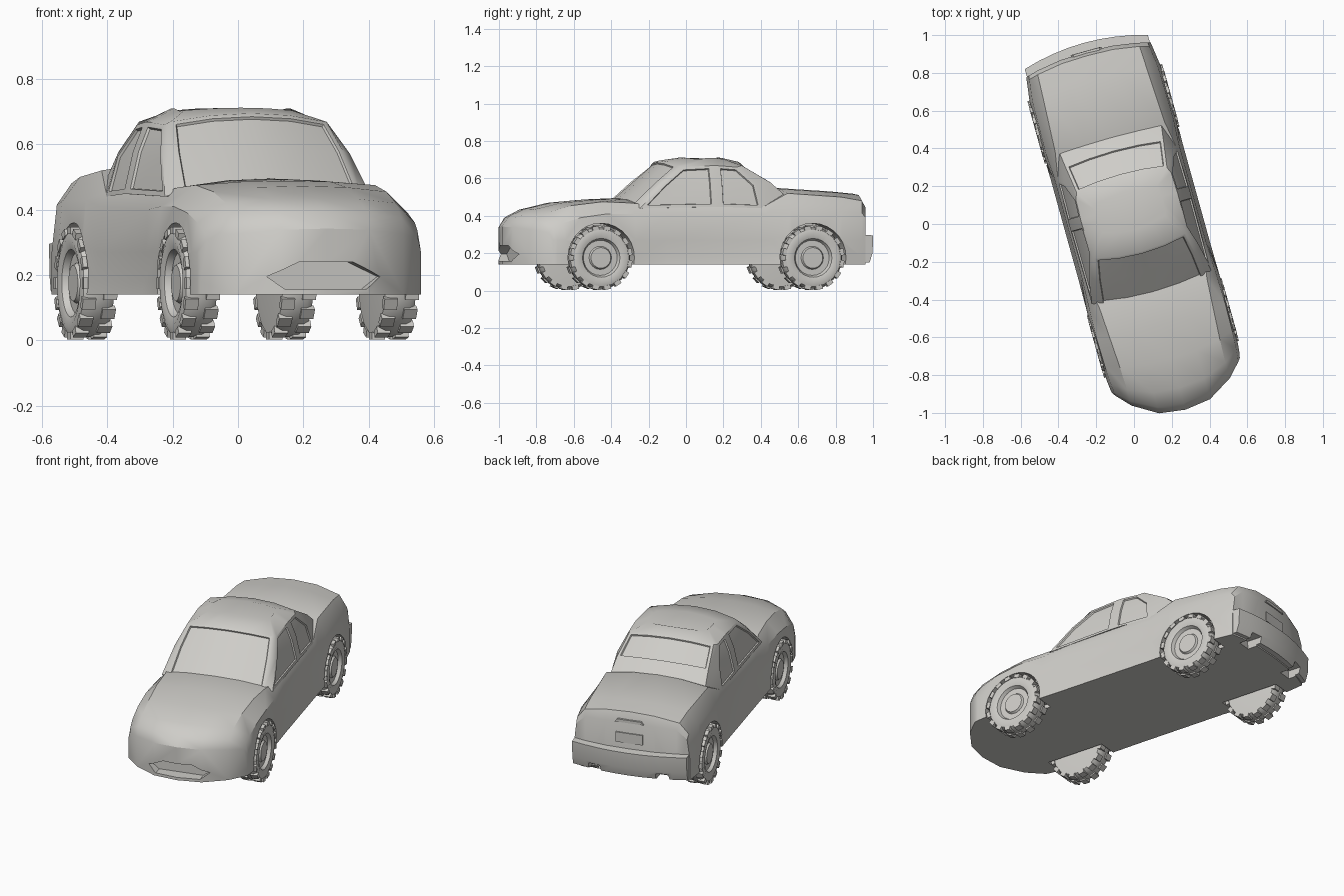
import bpy, bmesh, math
from mathutils import Matrix, Vector

if "Cube" in bpy.data.objects:
    bpy.data.objects.remove(bpy.data.objects["Cube"])

TURN = math.radians(15.5)          # the whole car stands turned on the ground
AXLES = (-.571, .605)
paint = bpy.data.materials.new("warm grey")
paint.diffuse_color = (0.62, 0.61, 0.58, 1)
paint.use_nodes = True
paint.node_tree.nodes["Principled BSDF"].inputs["Base Color"].default_value = paint.diffuse_color


def shade(me, angle=32):
    for p in me.polygons:
        p.use_smooth = True
        p.material_index = 0
    me.set_sharp_from_angle(angle=math.radians(angle))


def finish(name, bm, helper=False):
    bmesh.ops.recalc_face_normals(bm, faces=bm.faces)
    me = bpy.data.meshes.new(name)
    bm.to_mesh(me)
    bm.free()
    ob = bpy.data.objects.new(name, me)
    bpy.context.collection.objects.link(ob)
    ob.rotation_euler.z = TURN
    ob.hide_render = helper
    if not helper:
        me.materials.append(paint)
        shade(me)
    return ob


def mirrored(half):
    """Close a half ring (centre to centre) with its mirror image."""
    return half + [(-x, y, z) for x, y, z in half[-2:0:-1]]


def loft(bm, rings, caps=None):
    """Bridge closed rings; returns the faces as rows."""
    vs = [[bm.verts.new(p) for p in r] for r in rings]
    n = len(vs[0])
    rows = [[bm.faces.new((a[i], a[(i + 1) % n], b[(i + 1) % n], b[i])) for i in range(n)]
            for a, b in zip(vs, vs[1:])]
    for end in (vs[0], vs[-1]):
        for cap in caps or [range(n)]:
            bm.faces.new([end[i % n] for i in cap])
    return rows


def prism(name, half, y0, y1, x=0):
    """Extrude a symmetric outline, given as (half width, z) upwards, along y."""
    outline = half + [(-w, z) for w, z in reversed(half)]
    bm = bmesh.new()
    loft(bm, [[(x + w, y, z) for w, z in outline] for y in (y0, y1)])
    return finish(name, bm, helper=name.startswith("cutter"))


# Lower body: y, half width, belt z, shoulder half width, shoulder z, centre z
SECTIONS = [
    (-1.02, .35, .31, .27, .325, .342),
    (-.985, .355, .335, .27, .375, .395),
    (-.90, .36, .36, .27, .42, .435),
    (-.74, .365, .39, .275, .455, .472),
    (-.55, .368, .41, .285, .475, .488),
    (-.38, .364, .41, .295, .468, .495),
    (-.20, .362, .40, .325, .445, .46),
    (.35, .362, .41, .322, .453, .50),
    (.48, .365, .43, .30, .52, .55),
    (.80, .36, .425, .285, .50, .53),
    (.925, .345, .415, .28, .48, .518),
    (.945, .342, .39, .27, .445, .457),
]


def section(y, w, zb, wt, zt, zc):
    bulge = .2 * (max(0, -.38 - y) / .64) ** 2 - .05 * min(1, max(0, y - .6) / .3)
    pinch = .009 if -.3 < y < .4 else 0        # doors sit in above the sill
    half = [(0, .14), (.14, .14), (wt, .14), (w, .14), (w - pinch, .18), (w - 1.5 * pinch, .27),
            (w - .015 - pinch / 2, zb), (wt, zt), (.14, zc - .2 * (zc - zt)), (0, zc)]
    return mirrored([(u, y + bulge * (u / .36) ** 2.5, z) for u, z in half])


bm = bmesh.new()
half_caps = [(0, 1, 8, 9), (1, 2, 7, 8), (2, 3, 4, 5, 6, 7)]
loft(bm, [section(*s) for s in SECTIONS],
     half_caps + [[18 - i for i in c] for c in half_caps])
body = finish("lower_body", bm)

# Rear bumper: a curved bar across the tail
bm = bmesh.new()
bar = []
for i in range(9):
    u = .338 * (i / 4 - 1)
    y = .995 - .05 * (u / .338) ** 2
    bar.append([(u, y - d, z) for d, z in
                ((.13, .145), (.02, .15), (.004, .2), (0, .295), (.13, .305))])
loft(bm, bar)
bumper = finish("rear_bumper", bm)

# Cutters: wheel arches, front grille opening, exhaust notches
arches = []
for side in (-1, 1):
    for y in AXLES:
        bm = bmesh.new()
        bmesh.ops.create_cone(bm, cap_ends=True, segments=28, radius1=.184, radius2=.184, depth=.25,
                              matrix=Matrix.Translation((side * .377, y, .176))
                              @ Matrix.Rotation(math.pi / 2, 4, 'Y'))
        arches.append(finish("cutter_arch", bm, helper=True))
grille = prism("cutter_grille", [(.13, .157), (.18, .195), (.085, .24)], -1.1, -.945)
notches = [prism("cutter_notch", [(.045, .1), (.035, .185)], .88, 1.1, x) for x in (-.2, .2)]


def cut(ob, cutters):
    for c in cutters:
        m = ob.modifiers.new("cut", 'BOOLEAN')
        m.object, m.operation, m.solver = c, 'DIFFERENCE', 'EXACT'
    bpy.context.view_layer.update()
    dg = bpy.context.evaluated_depsgraph_get()
    me = bpy.data.meshes.new_from_object(ob.evaluated_get(dg))
    ob.modifiers.clear()
    ob.data = me
    me.materials.clear()
    me.materials.append(paint)
    shade(me)


cut(body, arches + [grille] + notches)
cut(bumper, notches)
for c in arches + [grille] + notches:
    bpy.data.objects.remove(c)

# Cabin rings, belt to roof: front y, front z, rear y, rear z, corner drop,
# corner half width, side half width, side z, side rear y
RINGS = [
    (-.40, .48, .53, .50, .025, .285, .328, .44, .33),
    (-.265, .595, .415, .595, .018, .27, .298, .57, .305),
    (-.15, .695, .26, .695, .026, .248, .262, .66, .21),
    (-.03, .712, .18, .711, .008, .17, .18, .702, .13),
]


def cabin_ring(yf, zf, yr, zr, drop, w, ws, zs, ysr):
    return mirrored([
        (0, yf, zf), (w / 2, yf + .007, zf - drop / 4), (w, yf + .03, zf - drop),
        (ws, yf + .055, zs), (ws + .004, .067, zs + .008), (ws + .004, .1, zs + .008), (ws, ysr, zs),
        (w, yr - .02, zr - drop), (w / 2, yr - .005, zr - drop / 4), (0, yr, zr)])


bm = bmesh.new()
rows = loft(bm, [cabin_ring(*r) for r in RINGS])
bmesh.ops.recalc_face_normals(bm, faces=bm.faces)
# Windows are recessed panes: windscreen, rear window, then side windows
panes = [[rows[r][i] for r in (0, 1) for i in (0, 1, 16, 17)], rows[1][7:11]]
panes += [[rows[0][i], rows[1][i]] for i in (3, 5, 12, 14)]
for faces in panes:
    bmesh.ops.inset_region(bm, faces=faces, thickness=.016, use_even_offset=True)
    bmesh.ops.inset_region(bm, faces=faces, thickness=.003, depth=-.008, use_even_offset=True)
finish("cabin", bm)

# Number plate and boot handle on the tail
prism("rear_plate", [(.08, .335), (.08, .395)], .93, .951)
prism("boot_handle", [(.085, .458), (.07, .475)], .91, .95)

# Wheels: turned profile (radius, outward offset) with staggered tread lugs
PROFILE = [(.055, .040), (.062, .028), (.094, .028), (.104, .047), (.132, .055), (.154, .049),
           (.165, .030), (.165, -.030), (.154, -.049), (.104, -.052)]
SEG, LUGS = 24, 16
for side, sname in ((-1, "left"), (1, "right")):
    for y, aname in zip(AXLES, ("front", "rear")):
        bm = bmesh.new()
        turns = [2 * math.pi * k / SEG for k in range(SEG)]
        loft(bm, [[(side * o, r * math.cos(a), r * math.sin(a)) for a in turns] for r, o in PROFILE])
        for k in range(LUGS * 2):
            lug = Matrix.Rotation(math.pi * k / LUGS, 4, 'X') @ Matrix.Translation(
                (.033 if k % 2 else -.033, 0, .161))
            bmesh.ops.create_cube(bm, size=1, matrix=lug @ Matrix.Diagonal((.042, .036, .022, 1)))
        bmesh.ops.translate(bm, verts=bm.verts, vec=Vector((side * .316, y, .175)))
        finish(f"{aname}_{sname}_wheel", bm)
